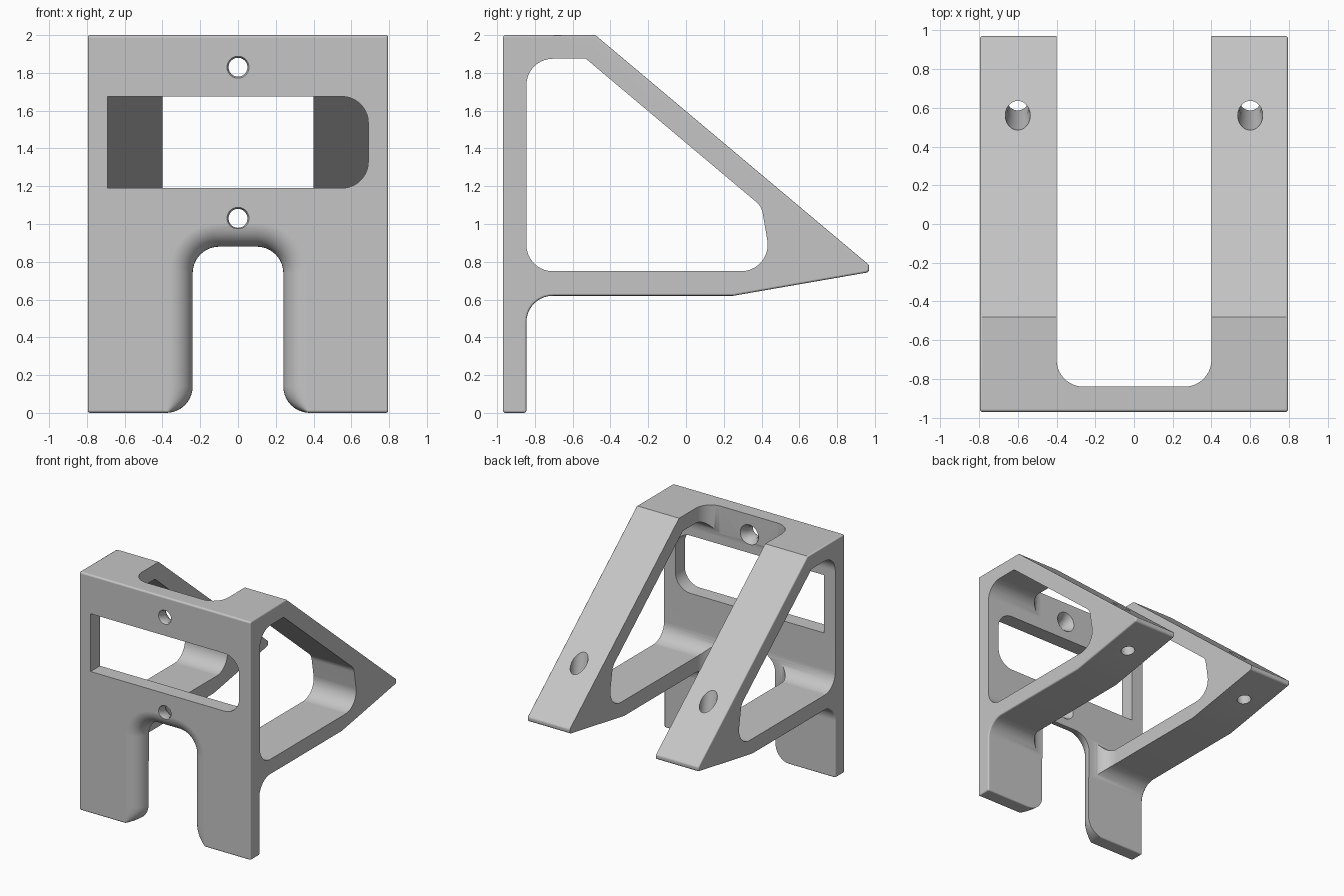
import bpy, bmesh, math
from mathutils import Vector

if "Cube" in bpy.data.objects:
    bpy.data.objects.remove(bpy.data.objects["Cube"])

grey = bpy.data.materials.new("light_grey")
grey.use_nodes = True
colour = (0.56, 0.56, 0.56, 1)
grey.diffuse_color = colour
grey.node_tree.nodes["Principled BSDF"].inputs["Base Color"].default_value = colour


def rounded(corners, steps=10):
    """2D outline from (u, v, radius) corners."""
    out = []
    for i, (u, v, r) in enumerate(corners):
        p = Vector((u, v))
        if r == 0:
            out.append(p)
            continue
        a = (Vector(corners[i - 1][:2]) - p).normalized()
        b = (Vector(corners[(i + 1) % len(corners)][:2]) - p).normalized()
        half = a.angle(b) / 2
        centre = p + (a + b).normalized() * (r / math.sin(half))
        start = p + a * (r / math.tan(half)) - centre
        end = p + b * (r / math.tan(half)) - centre
        sweep = start.angle(end)
        for k in range(steps + 1):
            t = k / steps
            out.append(centre + (start * math.sin((1 - t) * sweep)
                                 + end * math.sin(t * sweep)) / math.sin(sweep))
    return out


def loft(name, rings):
    """Closed solid through rings of equal point count."""
    bm = bmesh.new()
    loops = [[bm.verts.new(p) for p in ring] for ring in rings]
    n = len(loops[0])
    for lo, hi in zip(loops, loops[1:]):
        for i in range(n):
            j = (i + 1) % n
            bm.faces.new((lo[i], lo[j], hi[j], hi[i]))
    bm.faces.new(loops[0])
    bm.faces.new(loops[-1])
    bmesh.ops.recalc_face_normals(bm, faces=bm.faces)
    mesh = bpy.data.meshes.new(name)
    bm.to_mesh(mesh)
    bm.free()
    obj = bpy.data.objects.new(name, mesh)
    bpy.context.collection.objects.link(obj)
    return obj


def prism(name, outline, axis, lo, hi):
    def place(p, w):
        q = list(p)
        q.insert(axis, w)
        return q
    return loft(name, [[place(p, w) for p in outline] for w in (lo, hi)])


def hole(name, origin, axis, sections, sides=40):
    """Round cutter along an axis from (distance, radius) sections."""
    axis = Vector(axis).normalized()
    u = Vector((1, 0, 0))
    v = axis.cross(u)
    angles = [math.tau * i / sides for i in range(sides)]
    return loft(name, [[Vector(origin) + axis * d + r * (u * math.cos(a) + v * math.sin(a))
                        for a in angles] for d, r in sections])


def apply(obj, mod):
    bpy.context.view_layer.objects.active = obj
    bpy.ops.object.modifier_apply(modifier=mod.name)


def cut(obj, cutter):
    mod = obj.modifiers.new("cut", "BOOLEAN")
    mod.operation = "DIFFERENCE"
    mod.solver = "EXACT"
    mod.object = cutter
    apply(obj, mod)
    bpy.data.objects.remove(cutter)


FRONT, BACK, R = -0.97, -0.845, 0.14

# Bracket body: side profile of plate and arms, with softened outer edges
bracket = prism("bracket", rounded([
    (FRONT, 0, 0.015), (BACK, 0, 0), (BACK, 0.62, R), (0.25, 0.62, 0),
    (0.97, 0.745, 0.02), (0.97, 0.782, 0.02), (-0.48, 2, 0), (FRONT, 2, 0.015)]),
    0, -0.795, 0.795)
bracket.data.materials.append(grey)
bevel = bracket.modifiers.new("edges", "BEVEL")
bevel.width = 0.012
bevel.segments = 3
bevel.limit_method = "ANGLE"
bevel.angle_limit = math.radians(60)
bevel.use_clamp_overlap = False
apply(bracket, bevel)

# Gap between the arms
cut(bracket, prism("arm_gap", rounded([
    (-0.4, -0.84, R), (0.4, -0.84, R), (0.4, 1.2, 0), (-0.4, 1.2, 0)]), 2, 0.3, 2.2))

# Sideways opening through both arms
cut(bracket, prism("side_opening", rounded([
    (BACK, 0.75, R), (0.458, 0.75, R), (0.4, 1.093, 0.1),
    (-0.53, 1.875, 0), (BACK, 1.875, R)]), 0, -1, 1))

# Window in the plate, rounded at one end only
cut(bracket, prism("plate_window", rounded([
    (-0.69, 1.19, 0), (0.69, 1.19, R), (0.69, 1.675, R), (-0.69, 1.675, 0)]),
    1, -1.1, -0.8))


# Leg slot with flared feet and a rounded front edge
def slot_ring(y, d, steps=10):
    half = [(0.38, -0.05)]
    quarter = [math.pi / 2 * k / steps for k in range(steps + 1)]
    half += [(0.38 - (R - d) * math.sin(a), R - R * math.cos(a)) for a in quarter]
    half += [(0.1 + (R + d) * math.cos(a), 0.74 + (R + d) * math.sin(a)) for a in quarter]
    ring = half + [(-x, z) for x, z in reversed(half)]
    return [(x, y, z) for x, z in ring]


soft = BACK - FRONT
rings = [slot_ring(FRONT - 0.05, soft)]
for k in range(11):
    a = math.pi / 2 * k / 10
    rings.append(slot_ring(BACK - soft * math.cos(a), soft * (1 - math.sin(a))))
rings.append(slot_ring(BACK + 0.05, 0))
cut(bracket, loft("leg_slot", rings))

# Countersunk screw holes in the plate
for z in (1.03, 1.83):
    cut(bracket, hole("screw_hole", (0, FRONT, z), (0, 1, 0), [
        (-0.01, 0.065), (0.012, 0.05), (0.08, 0.05), (0.126, 0.082), (0.16, 0.1)]))

# Slanted holes through the arm tips
for side in (-1, 1):
    cut(bracket, hole("arm_hole", (side * 0.6, 0.64, 0.69), (0, -0.174, 0.985), [
        (-0.15, 0.055), (0.25, 0.055), (0.45, 0.065), (0.7, 0.07)]))

# Smooth rounds, crisp edges
bpy.ops.object.select_all(action="DESELECT")
bracket.select_set(True)
bpy.context.view_layer.objects.active = bracket
bpy.ops.object.shade_smooth_by_angle(angle=math.radians(35))
weighted = bracket.modifiers.new("flat_faces", "WEIGHTED_NORMAL")
weighted.keep_sharp = True
